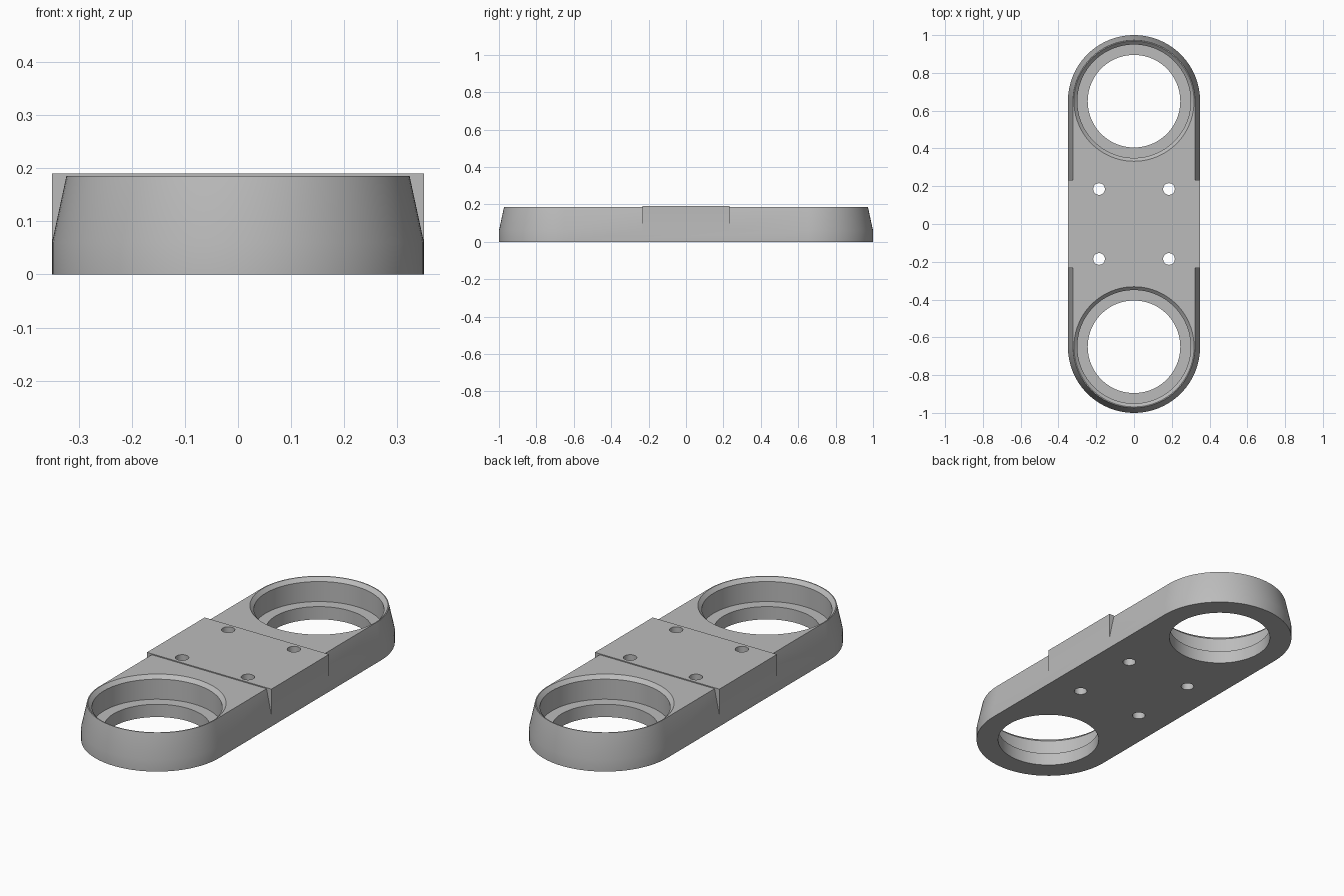
import bpy, bmesh
from math import pi, sin, cos

old = bpy.data.objects.get("Cube")
if old:
    bpy.data.objects.remove(old, do_unlink=True)

grey = bpy.data.materials.new("plain grey")
grey.use_nodes = True
colour = (0.5, 0.5, 0.5, 1)
grey.diffuse_color = colour
grey.node_tree.nodes["Principled BSDF"].inputs["Base Color"].default_value = colour

RING_Y = 0.65      # distance of each ring centre from the middle
HOLE = 0.185       # bolt hole offset


def outline(radius, half_length, segments):
    """Stadium outline, or a plain circle when half_length is zero."""
    points = []
    for side in (1, -1):
        steps = segments // 2
        for i in range(steps + (1 if half_length else 0)):
            a = pi * i / steps + (0 if side > 0 else pi)
            points.append((radius * cos(a), radius * sin(a) + side * half_length))
    return points


def loft(name, profile, centre=(0, 0), half_length=0, segments=96):
    """Closed solid through outlines given as (radius, z), bottom to top."""
    bm = bmesh.new()
    loops = [[bm.verts.new((x + centre[0], y + centre[1], z))
              for x, y in outline(r, half_length, segments)] for r, z in profile]
    n = len(loops[0])
    for low, high in zip(loops, loops[1:]):
        for i in range(n):
            j = (i + 1) % n
            bm.faces.new((low[i], low[j], high[j], high[i]))
    bm.faces.new(loops[0][::-1])
    bm.faces.new(loops[-1])
    return finish(name, bm)


def box(name, half_x, half_y, z0, z1):
    bm = bmesh.new()
    bmesh.ops.create_cube(bm, size=1)
    for v in bm.verts:
        v.co = (v.co.x * 2 * half_x, v.co.y * 2 * half_y, z0 if v.co.z < 0 else z1)
    return finish(name, bm)


def finish(name, bm):
    bmesh.ops.recalc_face_normals(bm, faces=bm.faces)
    mesh = bpy.data.meshes.new(name)
    bm.to_mesh(mesh)
    bm.free()
    mesh.materials.append(grey)
    ob = bpy.data.objects.new(name, mesh)
    bpy.context.collection.objects.link(ob)
    return ob


def combine(target, tool, operation):
    mod = target.modifiers.new(operation, "BOOLEAN")
    mod.operation = operation
    mod.solver = "EXACT"
    mod.object = tool
    bpy.context.view_layer.objects.active = target
    bpy.ops.object.modifier_apply(modifier=mod.name)
    bpy.data.objects.remove(tool, do_unlink=True)


# Rounded plate with a tapered upper wall
plate = loft("mounting_plate", [(0.35, 0), (0.35, 0.06), (0.323, 0.185)], half_length=RING_Y)

# Straight-sided raised block across the middle
combine(plate, box("middle_block", 0.35, 0.232, 0.06, 0.19), "UNION")

# Stepped and chamfered bore at each end
bore = [(0.245, -0.05), (0.245, 0.065), (0.30, 0.065),
        (0.30, 0.167), (0.318, 0.185), (0.333, 0.2)]
for side in (1, -1):
    combine(plate, loft("bore_cutter", bore, (0, side * RING_Y)), "DIFFERENCE")

# Four bolt holes
for sx in (1, -1):
    for sy in (1, -1):
        cutter = loft("bolt_cutter", [(0.031, -0.05), (0.031, 0.25)],
                      (sx * HOLE, sy * HOLE), segments=32)
        combine(plate, cutter, "DIFFERENCE")

bpy.ops.object.select_all(action="DESELECT")
plate.select_set(True)
bpy.context.view_layer.objects.active = plate
bpy.ops.object.shade_smooth_by_angle(angle=pi / 6)
